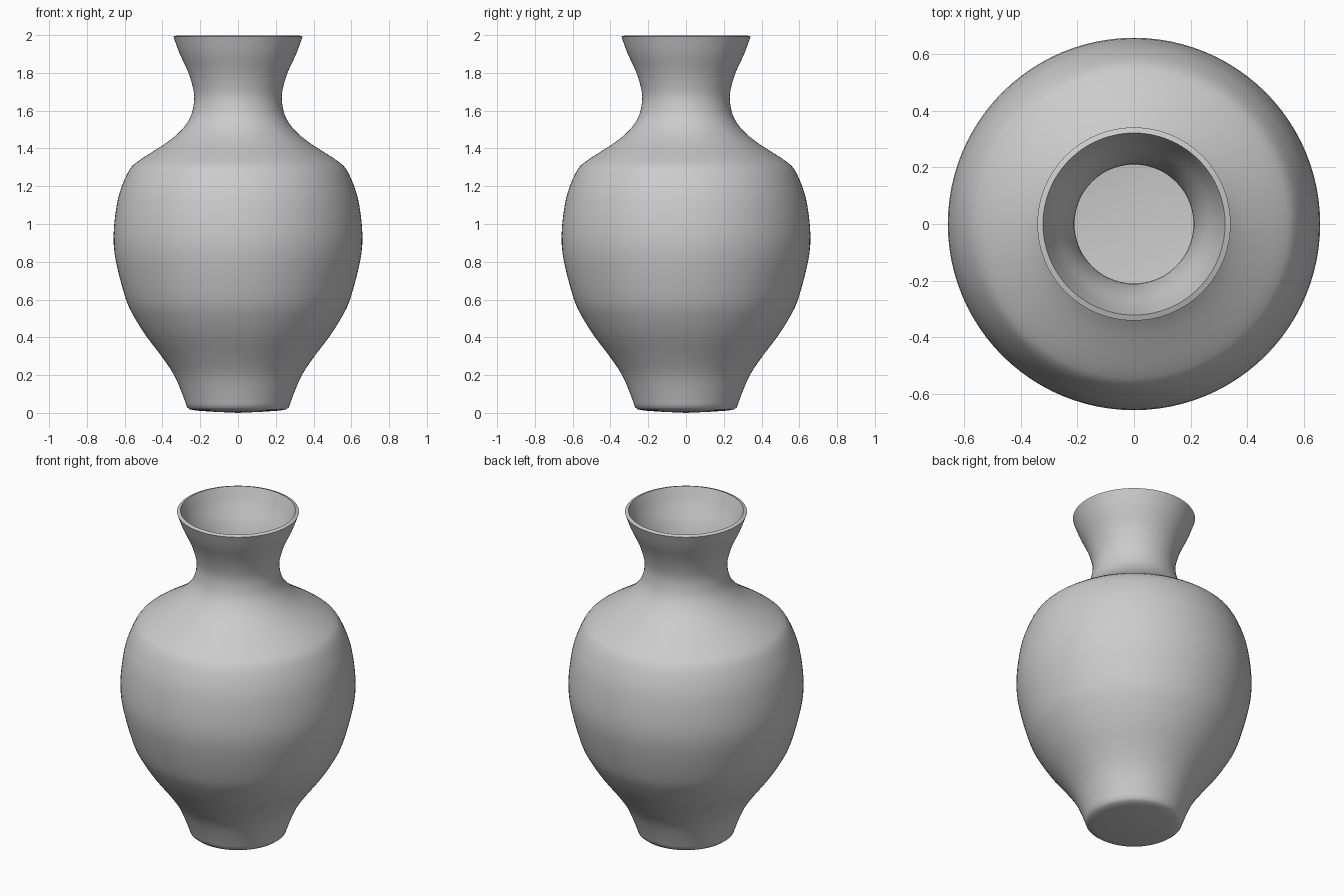
import bpy, bmesh, math
from mathutils import Vector

if "Cube" in bpy.data.objects:
    bpy.data.objects.remove(bpy.data.objects["Cube"])

# Outer profile of the vase (radius, height), foot to lip
PROFILE = [(0.27, 0.03), (0.295, 0.1), (0.338, 0.2), (0.405, 0.3), (0.481, 0.4),
           (0.545, 0.5), (0.593, 0.6), (0.646, 0.8), (0.659, 0.94), (0.642, 1.1),
           (0.615, 1.2), (0.573, 1.29), (0.525, 1.335), (0.44, 1.39), (0.365, 1.44),
           (0.302, 1.495), (0.255, 1.56), (0.235, 1.63), (0.234, 1.7), (0.262, 1.8),
           (0.308, 1.9), (0.342, 1.992)]
SEGMENTS = 96


def smooth_path(points, steps):
    """Catmull-Rom curve through the points."""
    pts = [Vector(p) for p in points]
    pts = [2 * pts[0] - pts[1]] + pts + [2 * pts[-1] - pts[-2]]
    out = []
    for a, b, c, d in zip(pts, pts[1:], pts[2:], pts[3:]):
        for i in range(steps):
            t = i / steps
            out.append(0.5 * (2 * b + (c - a) * t + (2 * a - 5 * b + 4 * c - d) * t * t
                              + (3 * b - a - 3 * c + d) * t ** 3))
    return out + [pts[-2]]


# Slightly domed underside, then the wall
path = [Vector((0, 0)), Vector((0.13, 0.006)), Vector((0.22, 0.012)),
        Vector((0.255, 0.018))] + smooth_path(PROFILE, 3)

# Revolve the profile
bm = bmesh.new()
verts = [bm.verts.new((p.x, 0, p.y)) for p in path]
edges = [bm.edges.new(pair) for pair in zip(verts, verts[1:])]
bmesh.ops.spin(bm, geom=verts + edges, cent=(0, 0, 0), axis=(0, 0, 1),
               angle=math.tau, steps=SEGMENTS)
bmesh.ops.remove_doubles(bm, verts=bm.verts, dist=0.0005)
bmesh.ops.recalc_face_normals(bm, faces=bm.faces)

# Make sure the wall faces outward
bm.faces.ensure_lookup_table()
wall = max(bm.faces, key=lambda f: f.calc_center_median().xy.length)
if wall.normal.xy.dot(wall.calc_center_median().xy) < 0:
    bmesh.ops.reverse_faces(bm, faces=bm.faces)

mesh = bpy.data.meshes.new("vase")
bm.to_mesh(mesh)
bm.free()
vase = bpy.data.objects.new("vase", mesh)
bpy.context.collection.objects.link(vase)

# Thin clay wall, thickened inward
shell = vase.modifiers.new("wall_thickness", 'SOLIDIFY')
shell.thickness = 0.021
shell.offset = -1

bpy.context.view_layer.objects.active = vase
vase.select_set(True)
bpy.ops.object.modifier_apply(modifier=shell.name)
bpy.ops.object.shade_smooth_by_angle(angle=math.radians(50))
